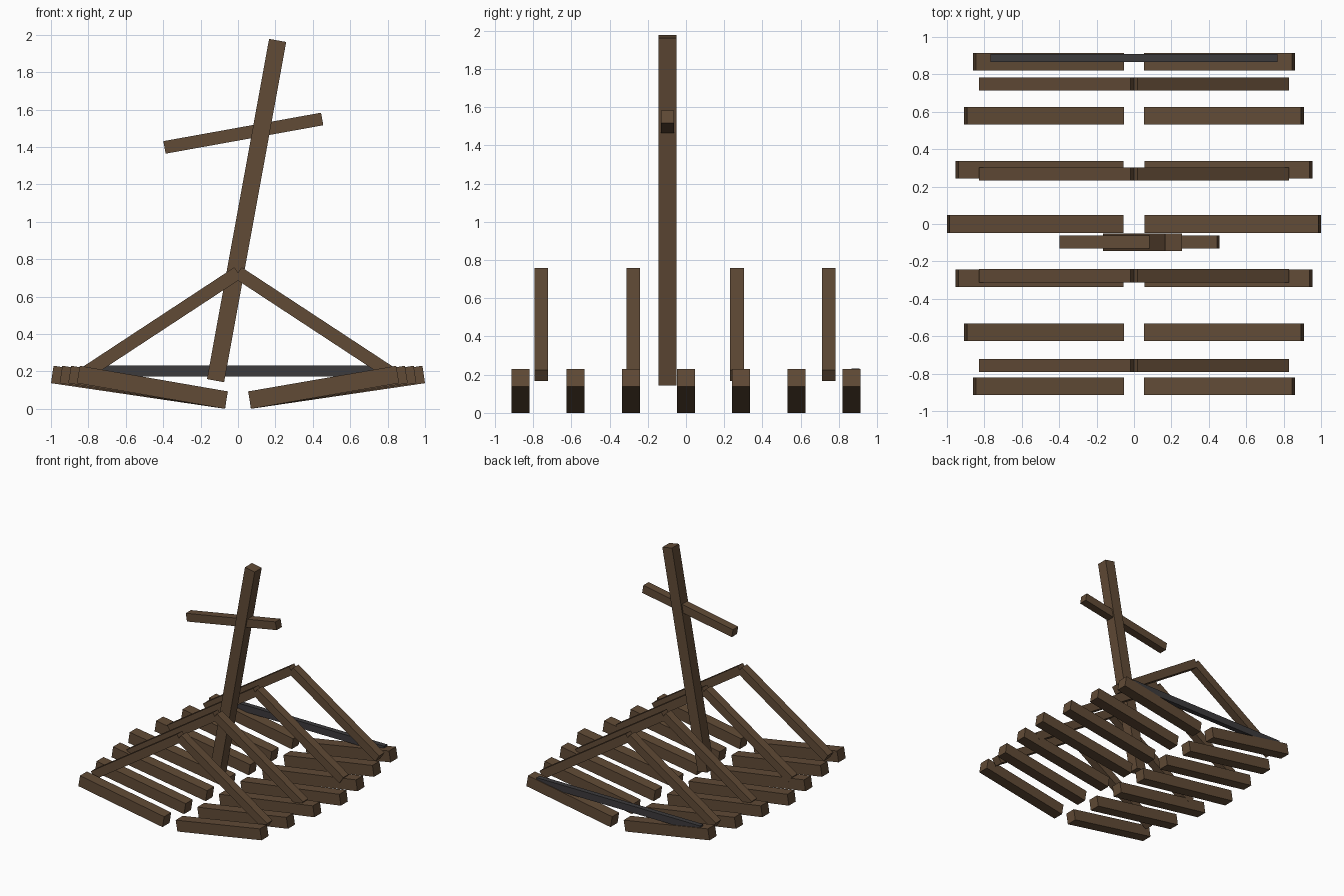
import bpy, math

if "Cube" in bpy.data.objects:
    bpy.data.objects.remove(bpy.data.objects["Cube"])


def material(name, rgb):
    m = bpy.data.materials.new(name)
    m.diffuse_color = (*rgb, 1)
    m.use_nodes = True
    m.node_tree.nodes["Principled BSDF"].inputs["Base Color"].default_value = m.diffuse_color
    return m


WOOD = material("dark_brown_wood", (0.12, 0.07, 0.037))
IRON = material("dark_grey_iron", (0.046, 0.043, 0.046))


def beam(name, start, end, y, width, height, mat=WOOD):
    """Square-cut beam running between two (x, z) points at depth y."""
    dx, dz = end[0] - start[0], end[1] - start[1]
    bpy.ops.mesh.primitive_cube_add(
        size=1,
        location=((start[0] + end[0]) / 2, y, (start[1] + end[1]) / 2),
        rotation=(0, -math.atan2(dz, dx), 0))
    ob = bpy.context.object
    ob.name = name
    ob.scale = (math.hypot(dx, dz), width, height)
    ob.data.materials.append(mat)
    return ob


# Floor beams: seven pairs, rising outward, longest in the middle
for i in range(-3, 4):
    reach = 0.993 - 0.0465 * abs(i)
    for side, s in (("left", -1), ("right", 1)):
        beam(f"floor_beam_{side}_{i + 4}", (s * 0.062, 0.047),
             (s * reach, 0.184), i * 0.289, 0.094, 0.094)

# Ribs: four inverted-V frames
for i, y in enumerate((-0.757, -0.276, 0.267, 0.748)):
    for side, s in (("left", -1), ("right", 1)):
        beam(f"rib_{side}_{i + 1}", (0, 0.728), (s * 0.81, 0.196), y, 0.071, 0.07)

# Leaning mast with its crossbar
beam("mast", (-0.12, 0.151), (0.212, 1.97), -0.097, 0.094, 0.093)
beam("mast_crossbar", (-0.393, 1.398), (0.45, 1.55), -0.097, 0.07, 0.068)

# Iron tie bar across the back
beam("back_tie_bar", (-0.768, 0.203), (0.768, 0.203), 0.887, 0.042, 0.058, IRON)
